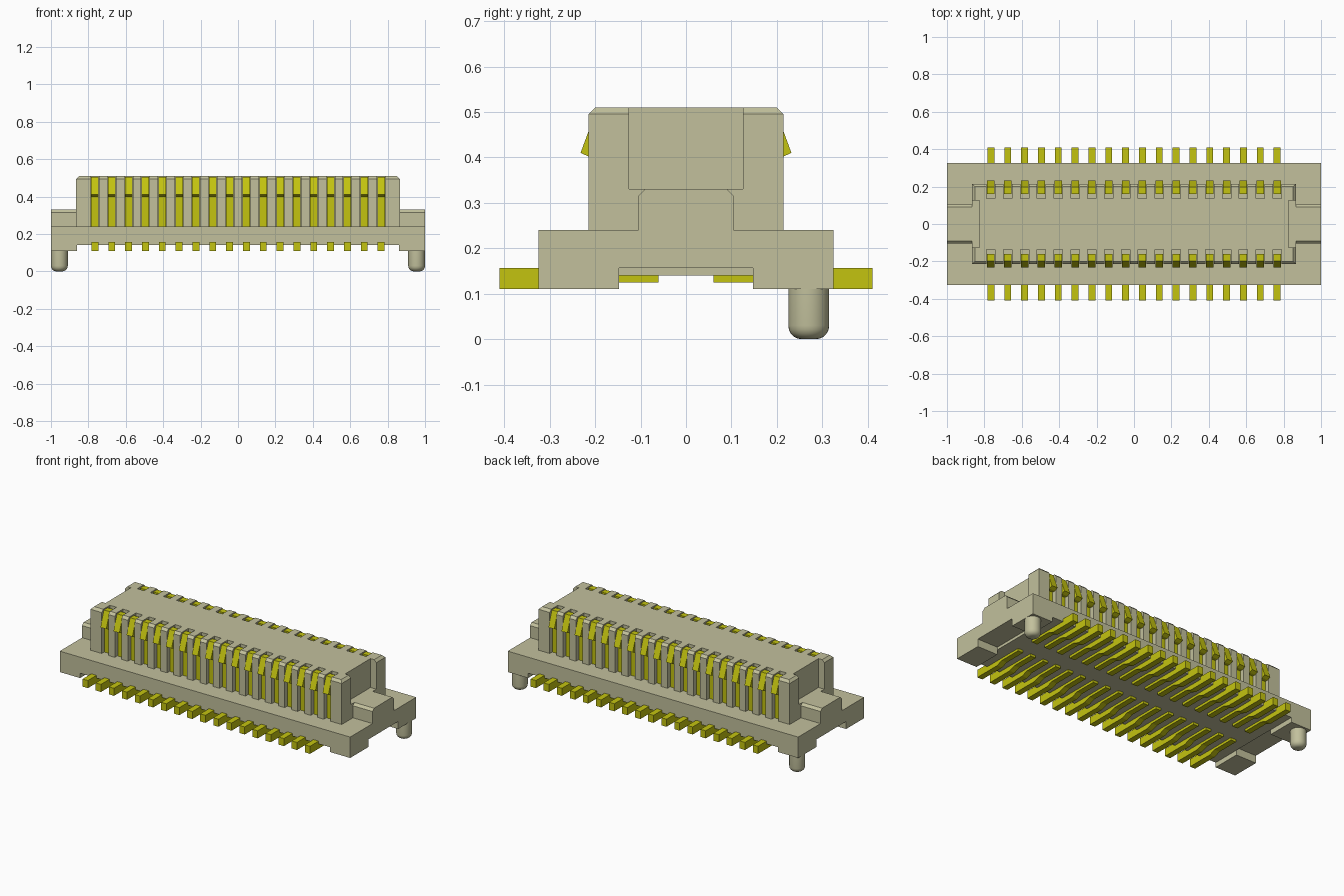
import bpy, bmesh
from mathutils import Vector

cube = bpy.data.objects.get("Cube")
if cube:
    bpy.data.objects.remove(cube, do_unlink=True)


def material(name, rgb):
    m = bpy.data.materials.new(name)
    m.use_nodes = True
    m.diffuse_color = (*rgb, 1)
    m.node_tree.nodes["Principled BSDF"].inputs["Base Color"].default_value = (*rgb, 1)
    return m


BEIGE = material("beige plastic", (0.54, 0.53, 0.335))
GOLD = material("yellow gold", (0.55, 0.55, 0.005))


def add_box(bm, x0, x1, y0, y1, z0, z1):
    v = [bm.verts.new((x, y, z)) for x in (x0, x1) for y in (y0, y1) for z in (z0, z1)]
    for f in ((0, 1, 3, 2), (4, 6, 7, 5), (0, 4, 5, 1), (2, 3, 7, 6), (0, 2, 6, 4), (1, 5, 7, 3)):
        bm.faces.new([v[i] for i in f])


def add_prism(bm, profile, x0, x1):
    """Extrude a (y, z) outline along x."""
    a = [bm.verts.new((x0, y, z)) for y, z in profile]
    b = [bm.verts.new((x1, y, z)) for y, z in profile]
    bm.faces.new(a)
    bm.faces.new(b[::-1])
    for i in range(len(a)):
        j = (i + 1) % len(a)
        bm.faces.new((a[i], b[i], b[j], a[j]))


def finish(bm, name, mat):
    bmesh.ops.recalc_face_normals(bm, faces=bm.faces)
    me = bpy.data.meshes.new(name)
    bm.to_mesh(me)
    bm.free()
    me.materials.append(mat)
    ob = bpy.data.objects.new(name, me)
    bpy.context.collection.objects.link(ob)
    return ob


def cut(ob, boxes):
    """Subtract separate boxes from an object and apply the result."""
    bm = bmesh.new()
    for b in boxes:
        add_box(bm, *b)
    cutter = finish(bm, "cutter", BEIGE)
    cutter.hide_render = True
    mod = ob.modifiers.new("cut", 'BOOLEAN')
    mod.operation, mod.solver, mod.object = 'DIFFERENCE', 'EXACT', cutter
    bpy.context.view_layer.update()
    dg = bpy.context.evaluated_depsgraph_get()
    me = bpy.data.meshes.new_from_object(ob.evaluated_get(dg))
    ob.modifiers.clear()
    ob.data = me
    bpy.data.objects.remove(cutter, do_unlink=True)


COUNT, PITCH = 18, 0.09
pin_x = [(i - (COUNT - 1) / 2) * PITCH for i in range(COUNT)]

# Base plate, raised in the middle and notched under both ends
bm = bmesh.new()
add_box(bm, -1, 1, -0.325, 0.325, 0.11, 0.24)
base = finish(bm, "base_plate", BEIGE)
cut(base, [(-0.86, 0.86, -0.5, 0.5, 0, 0.14)])
cut(base, [(0.86, 1.1, -0.147, 0.147, 0, 0.157), (-1.1, -0.86, -0.147, 0.147, 0, 0.157)])

# Raised housing with chamfered top rim, end recesses and contact slots
bm = bmesh.new()
add_box(bm, -0.865, 0.865, -0.215, 0.215, 0.2, 0.51)
rim = [e for e in bm.edges if all(v.co.z > 0.5 for v in e.verts)]
bmesh.ops.bevel(bm, geom=rim, offset=0.015, segments=1, affect='EDGES')
housing = finish(bm, "housing", BEIGE)
cut(housing, [(0.825, 1, -0.125, 0.125, 0.33, 0.6), (-1, -0.825, -0.125, 0.125, 0.33, 0.6)])
half = 0.023
slots = []
for x in pin_x:
    slots.append((x - half, x + half, 0.135, 0.3, 0.235, 0.6))
    slots.append((x - half, x + half, -0.3, -0.135, 0.235, 0.6))
cut(housing, slots)

# Key blocks and locating pegs at each end
key = [(-0.105, 0.23), (-0.105, 0.315), (-0.09, 0.33), (0.09, 0.33), (0.105, 0.315), (0.105, 0.23)]
for side, name in ((1, "left"), (-1, "right")):
    bm = bmesh.new()
    add_prism(bm, key, side * 0.865, side)
    finish(bm, name + "_key_block", BEIGE)

    bm = bmesh.new()
    bmesh.ops.create_cone(bm, cap_ends=True, segments=32, radius1=0.045, radius2=0.045, depth=0.12)
    bmesh.ops.translate(bm, verts=bm.verts, vec=Vector((side * 0.955, 0.27, 0.06)))
    tip = [e for e in bm.edges if all(v.co.z < 0.01 for v in e.verts)]
    bmesh.ops.bevel(bm, geom=tip, offset=0.03, segments=5, profile=0.5, affect='EDGES')
    peg = finish(bm, name + "_peg", BEIGE)
    bpy.ops.object.select_all(action='DESELECT')
    peg.select_set(True)
    bpy.context.view_layer.objects.active = peg
    bpy.ops.object.shade_smooth_by_angle()

# Contacts: solder foot below, barbed spring blade in the slot above
foot = [(0.06, 0.125), (0.06, 0.157), (0.41, 0.157), (0.41, 0.11), (0.24, 0.11), (0.2, 0.125)]
blade = [(0.16, 0.23), (0.16, 0.505), (0.197, 0.505), (0.232, 0.41), (0.21, 0.4), (0.19, 0.4), (0.19, 0.23)]
for side, name in ((-1, "front_contacts"), (1, "back_contacts")):
    bm = bmesh.new()
    for x in pin_x:
        for outline, w in ((foot, 0.018), (blade, 0.02)):
            add_prism(bm, [(side * y, z) for y, z in outline], x - w, x + w)
    finish(bm, name, GOLD)
